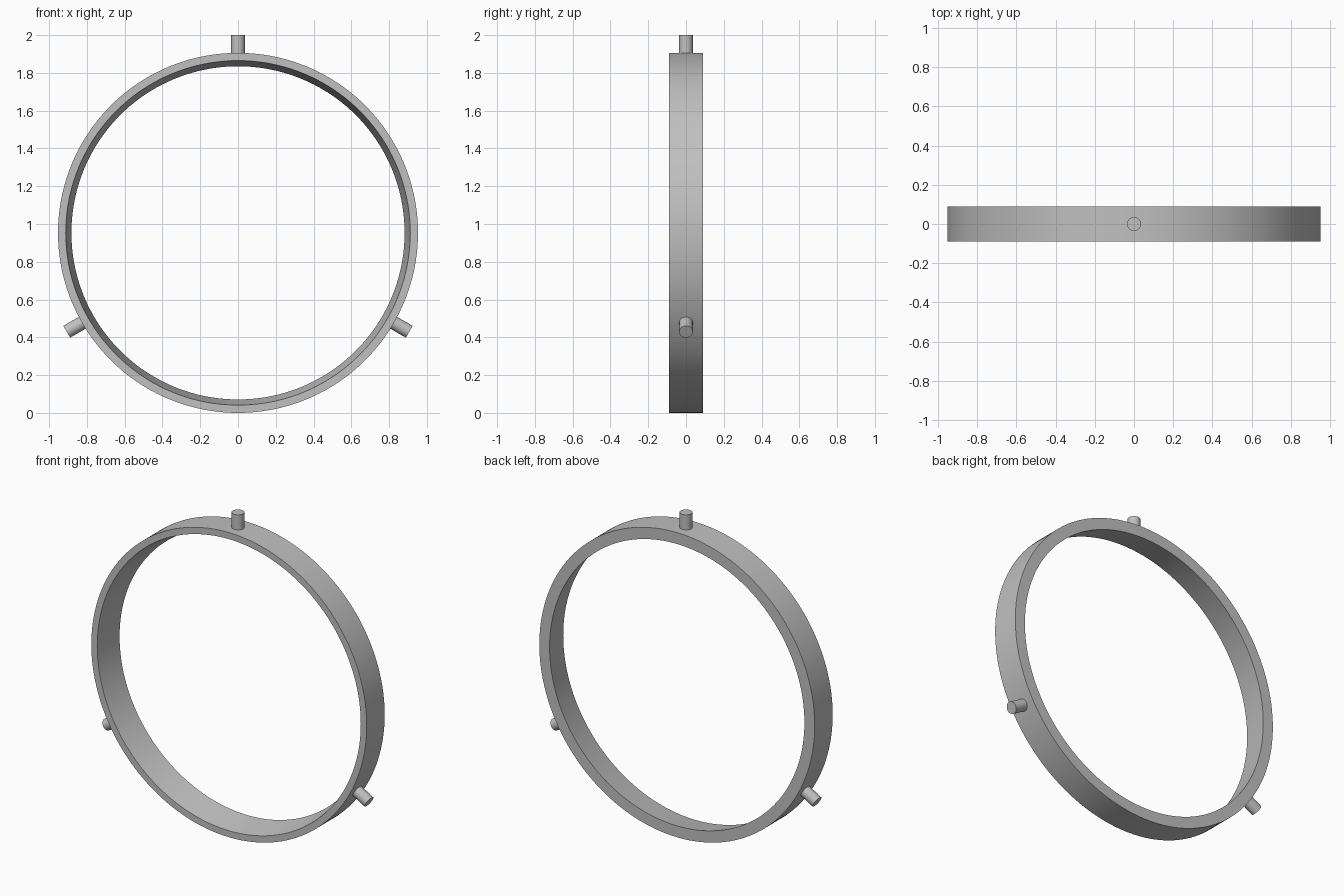
import bpy, bmesh
from math import radians, tau
from mathutils import Matrix, Vector

if "Cube" in bpy.data.objects:
    bpy.data.objects.remove(bpy.data.objects["Cube"])

R_OUT, R_FRONT, R_BACK = 0.953, 0.912, 0.882
HALF = 0.089
CENTRE = Vector((0, 0, R_OUT))
PEG_R, PEG_START, PEG_END = 0.036, 0.93, 2 - R_OUT

grey = bpy.data.materials.new("plain grey")
grey.use_nodes = True
colour = (0.53, 0.53, 0.53, 1)
grey.diffuse_color = colour
grey.node_tree.nodes["Principled BSDF"].inputs["Base Color"].default_value = colour


def finish(name, bm):
    bmesh.ops.recalc_face_normals(bm, faces=bm.faces)
    mesh = bpy.data.meshes.new(name)
    bm.to_mesh(mesh)
    bm.free()
    mesh.materials.append(grey)
    obj = bpy.data.objects.new(name, mesh)
    bpy.context.collection.objects.link(obj)
    bpy.ops.object.select_all(action="DESELECT")
    obj.select_set(True)
    bpy.context.view_layer.objects.active = obj
    bpy.ops.object.shade_smooth_by_angle(angle=radians(30))
    return obj


# Ring: a four-sided section with a tapered bore, spun about the y axis
bm = bmesh.new()
section = [(R_OUT, -HALF), (R_OUT, HALF), (R_BACK, HALF), (R_FRONT, -HALF)]
verts = [bm.verts.new((0, y, r)) for r, y in section]
edges = [bm.edges.new((verts[i], verts[(i + 1) % 4])) for i in range(4)]
bmesh.ops.spin(bm, geom=verts + edges, cent=(0, 0, 0), axis=(0, 1, 0),
               angle=tau, steps=160, use_merge=True)
bmesh.ops.remove_doubles(bm, verts=bm.verts, dist=0.0001)
finish("ring", bm).location = CENTRE

# Pegs: three round pins standing out from the rim
for name, angle in (("top_peg", 0), ("left_peg", 120), ("right_peg", 240)):
    bm = bmesh.new()
    bmesh.ops.create_cone(bm, cap_ends=True, segments=48, radius1=PEG_R,
                          radius2=PEG_R, depth=PEG_END - PEG_START,
                          matrix=Matrix.Translation((0, 0, (PEG_START + PEG_END) / 2)))
    peg = finish(name, bm)
    peg.location = CENTRE
    peg.rotation_euler.y = radians(angle)
